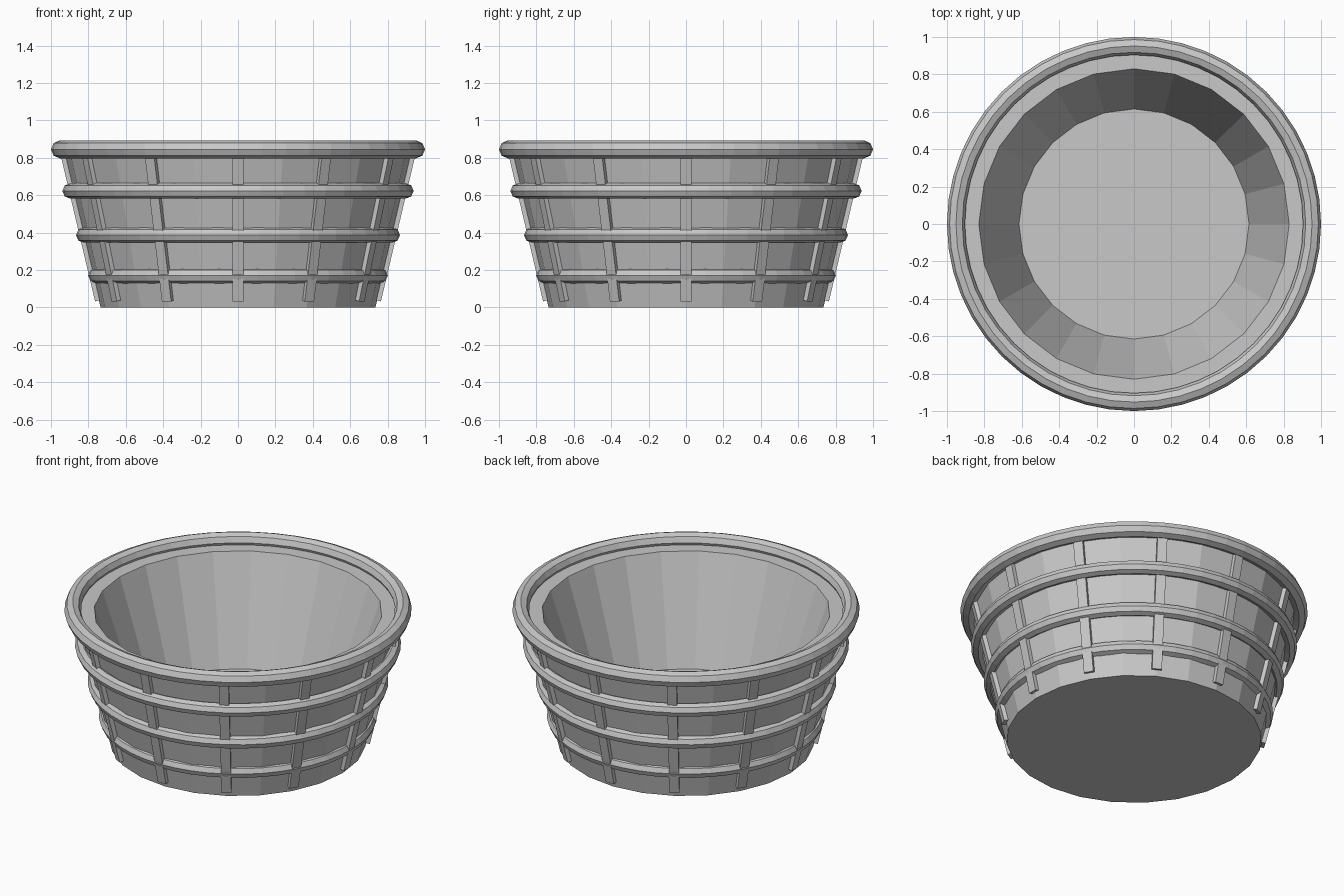
import bpy, bmesh, math
from mathutils import Matrix, Vector

cube = bpy.data.objects.get("Cube")
if cube:
    bpy.data.objects.remove(cube, do_unlink=True)

grey = bpy.data.materials.new("light grey")
grey.use_nodes = True
grey.diffuse_color = (0.58, 0.58, 0.58, 1)
grey.node_tree.nodes["Principled BSDF"].inputs["Base Color"].default_value = grey.diffuse_color


def add_object(name, bm):
    bmesh.ops.recalc_face_normals(bm, faces=bm.faces)
    mesh = bpy.data.meshes.new(name)
    bm.to_mesh(mesh)
    bm.free()
    mesh.materials.append(grey)
    obj = bpy.data.objects.new(name, mesh)
    bpy.context.collection.objects.link(obj)
    return obj


def lathe(name, profile, sides, closed=False):
    """Revolve a (radius, height) profile; open profiles get flat end caps."""
    bm = bmesh.new()
    rings = []
    for r, z in profile:
        rings.append([bm.verts.new((r * math.cos(a), r * math.sin(a), z))
                      for a in (math.tau * i / sides for i in range(sides))])
    pairs = list(zip(rings, rings[1:]))
    if closed:
        pairs.append((rings[-1], rings[0]))
    else:
        bm.faces.new(rings[0])
        bm.faces.new(rings[-1])
    for a, b in pairs:
        for i in range(sides):
            j = (i + 1) % sides
            bm.faces.new((a[i], a[j], b[j], b[i]))
    return add_object(name, bm)


def hoop(name, radius, height, thickness):
    """Ring with an octagonal cross-section."""
    section = [(radius + thickness * math.cos(a), height + thickness * math.sin(a))
               for a in (math.tau * i / 8 for i in range(8))]
    return lathe(name, section, 48, closed=True)


# Tapered tub: outer wall, flat ledge, inner wall, raised floor
lathe("tub", [(0.735, 0), (0.93, 0.83), (0.83, 0.83), (0.615, 0.18)], 24)

# Rim and the three hoops round the wall
hoop("rim", 0.952, 0.845, 0.048)
hoop("upper_hoop", 0.898, 0.623, 0.041)
hoop("middle_hoop", 0.825, 0.387, 0.041)
hoop("lower_hoop", 0.76, 0.17, 0.041)

# Twelve leaning ribs that follow the wall
low, high = Vector((0.741, 0, 0.038)), Vector((0.925, 0, 0.82))
lean = (high - low).to_track_quat('Z', 'Y').to_matrix().to_4x4()
size = Matrix.Diagonal((0.048, 0.057, (high - low).length, 1))
base = Matrix.Translation((low + high) / 2) @ Matrix.Rotation(
    math.atan2(high.x - low.x, high.z - low.z), 4, 'Y') @ size
bm = bmesh.new()
for i in range(12):
    turn = Matrix.Rotation(math.tau * i / 12, 4, 'Z')
    bmesh.ops.create_cube(bm, size=1, matrix=turn @ base)
add_object("ribs", bm)
